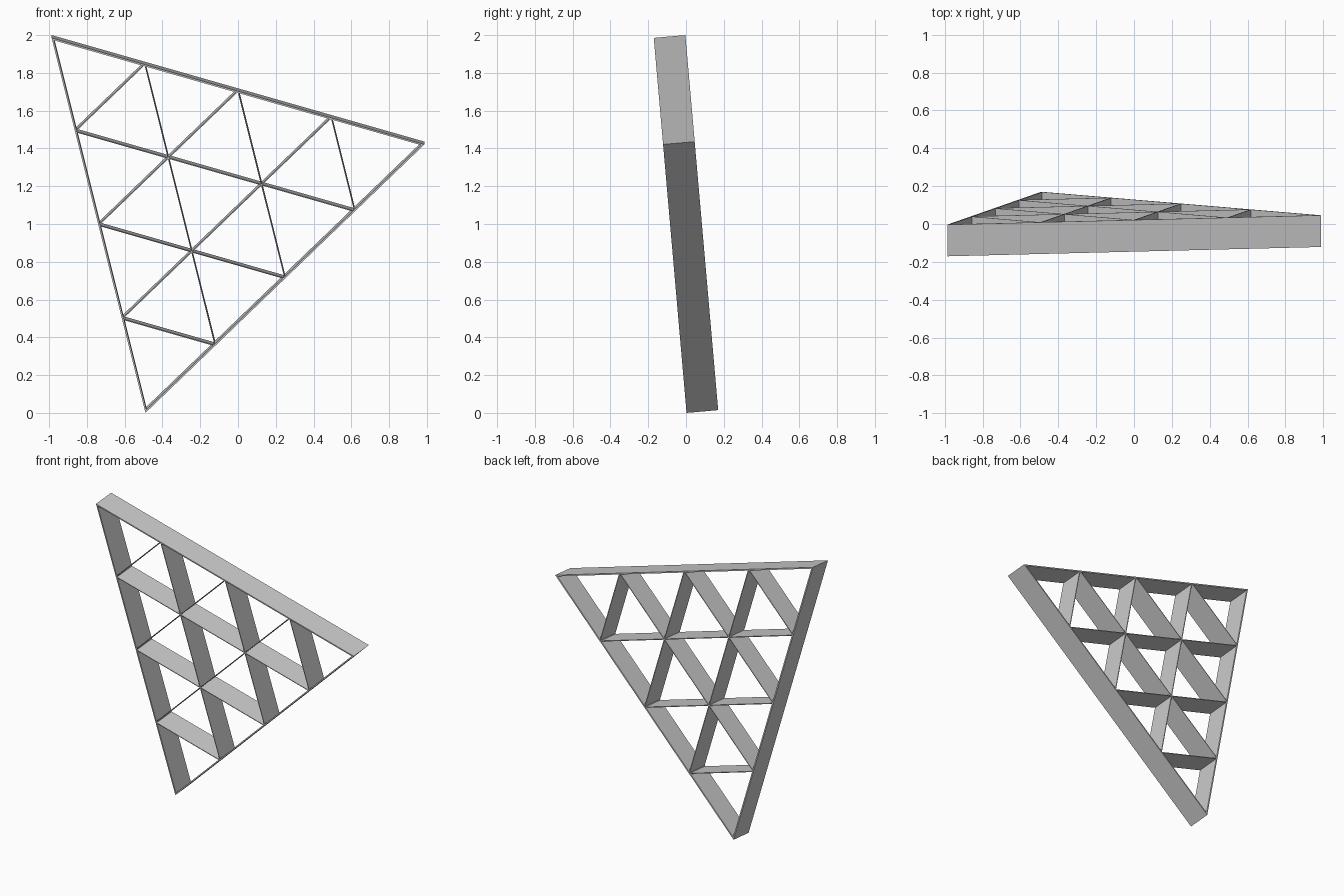
import bpy, bmesh
from math import radians, cos, sin
from mathutils import Vector, Matrix

if "Cube" in bpy.data.objects:
    bpy.data.objects.remove(bpy.data.objects["Cube"])

L, DEPTH, N = 2.0539, 0.168, 4      # side length, plate depth, cells per side
FRAME_T, BAR_T = 0.009, 0.005       # wall thicknesses

# Corners in the panel plane (bottom corner at the origin)
C = Vector((0, 0))
A = L * Vector((cos(radians(104)), sin(radians(104))))
B = L * Vector((cos(radians(44)), sin(radians(44))))
# Panel leans 5 degrees toward the front
PLACE = Matrix.Translation((-0.490, 0.003, 0)) @ Matrix.Rotation(radians(95), 4, 'X')


def plate(name, loops):
    """Extrude flat outlines through the panel depth as one object."""
    bm = bmesh.new()
    for quad in loops:
        bm.faces.new([bm.verts.new((p.x, p.y, 0)) for p in quad])
    bmesh.ops.remove_doubles(bm, verts=bm.verts[:], dist=1e-5)
    ext = bmesh.ops.extrude_face_region(bm, geom=bm.faces[:], use_keep_orig=True)
    top = [g for g in ext['geom'] if isinstance(g, bmesh.types.BMVert)]
    bmesh.ops.translate(bm, verts=top, vec=(0, 0, -DEPTH))
    bmesh.ops.recalc_face_normals(bm, faces=bm.faces[:])
    me = bpy.data.meshes.new(name)
    bm.to_mesh(me)
    bm.free()
    ob = bpy.data.objects.new(name, me)
    ob.matrix_world = PLACE
    bpy.context.collection.objects.link(ob)


def node(i, j):
    return A + (B - A) * i / N + (C - A) * j / N


def bar(name, p, q):
    d = (q - p).normalized()
    n = Vector((-d.y, d.x)) * BAR_T / 2
    p, q = p + d * 0.006, q - d * 0.006
    plate(name, [[p - n, q - n, q + n, p + n]])


# Mitred outer frame
centre = (A + B + C) / 3
k = 1 - FRAME_T / (L / (2 * 3 ** 0.5))
outer = [A, B, C]
inner = [centre + (p - centre) * k for p in outer]
plate("outer_frame", [[outer[i], outer[(i + 1) % 3], inner[(i + 1) % 3], inner[i]]
                      for i in range(3)])

# Lattice slats in three directions
for i in range(1, N):
    bar(f"cross_slat_{i}", node(0, i), node(N - i, i))
    bar(f"upright_slat_{i}", node(i, 0), node(i, N - i))
    bar(f"diagonal_slat_{i}", node(i, 0), node(0, i))
